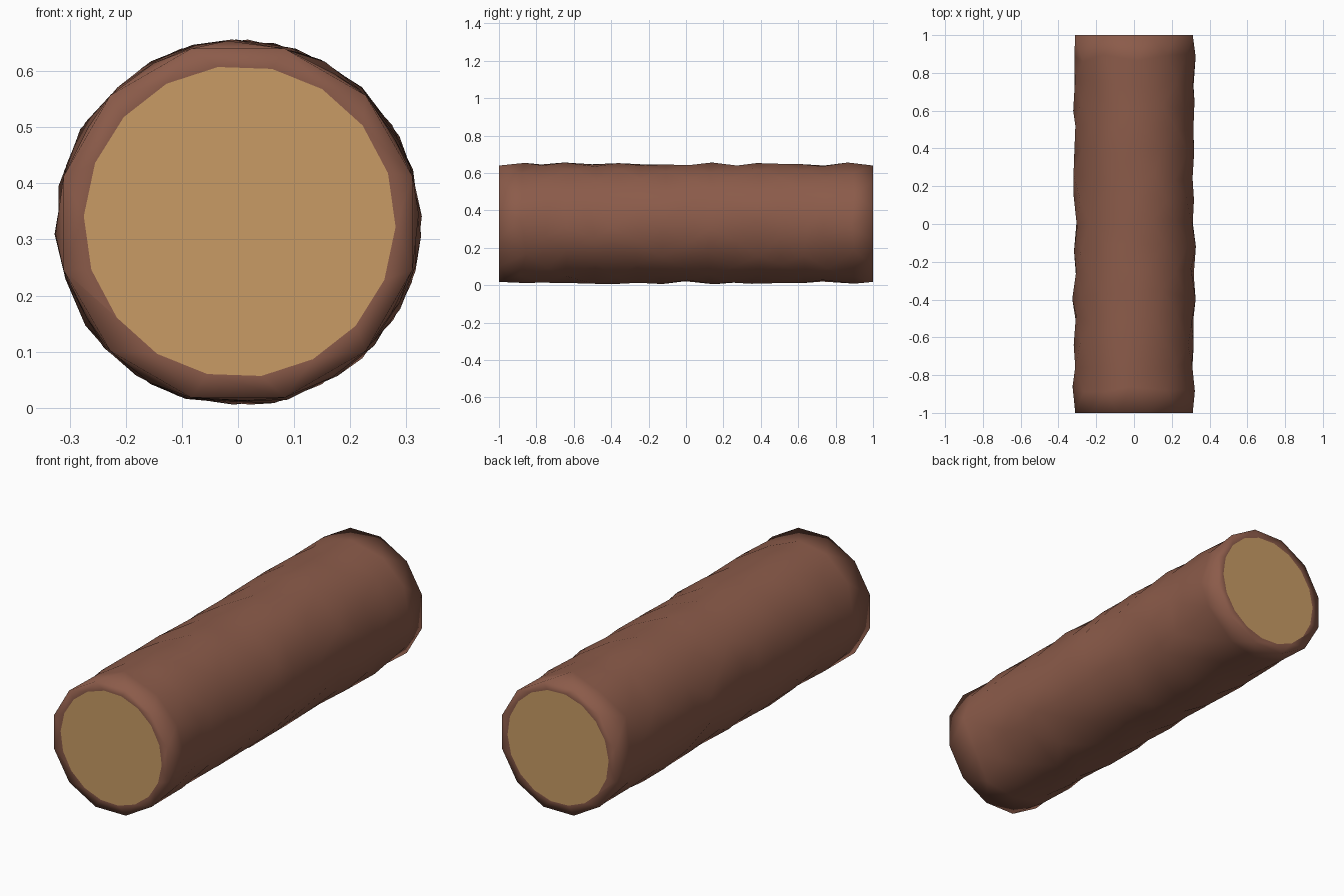
import bpy, bmesh, math, random

if "Cube" in bpy.data.objects:
    bpy.data.objects.remove(bpy.data.objects["Cube"])

random.seed(4)
CZ, R_CUT, R_BARK = 0.329, 0.278, 0.322
SEG, RINGS, CUT_SIDES = 12, 17, 18


def material(name, rgb):
    m = bpy.data.materials.new(name)
    m.diffuse_color = (*rgb, 1)
    m.use_nodes = True
    m.node_tree.nodes["Principled BSDF"].inputs["Base Color"].default_value = m.diffuse_color
    return m


def finish(bm, name, mat, smooth):
    bmesh.ops.recalc_face_normals(bm, faces=bm.faces[:])
    for f in bm.faces:
        f.smooth = smooth
    me = bpy.data.meshes.new(name)
    bm.to_mesh(me)
    bm.free()
    me.materials.append(mat)
    ob = bpy.data.objects.new(name, me)
    bpy.context.collection.objects.link(ob)
    return ob


def cut_ring(bm, y):
    pts = [math.radians(98) + math.tau * i / CUT_SIDES for i in range(CUT_SIDES)]
    return [bm.verts.new((0.003 + R_CUT * math.cos(a), y, CZ + 0.003 + R_CUT * math.sin(a)))
            for a in pts]


def edges_of(bm, ring):
    out = []
    for a, b in zip(ring, ring[1:] + ring[:1]):
        out.append(bm.edges.get((a, b)) or bm.edges.new((a, b)))
    return out


bark_mat = material("bark", (0.26, 0.105, 0.068))
wood_mat = material("cut wood", (0.58, 0.33, 0.13))

# Bark: staggered twelve-sided rings joined by triangles, giving chunky bumps
bm = bmesh.new()
rings = []
for k in range(RINGS):
    end = k in (0, RINGS - 1)
    y = -1 + 2 * k / (RINGS - 1)
    ring = []
    for i in range(SEG):
        a = math.tau * (i + 0.5 + 0.5 * (k % 2)) / SEG
        r = R_BARK
        dy = 0
        if not end:
            a += random.uniform(-0.07, 0.07)
            r += random.uniform(-0.006, 0.006)
            dy = random.uniform(-0.025, 0.025)
        ring.append(bm.verts.new((r * math.cos(a), y + dy, CZ + r * math.sin(a))))
    rings.append(ring)
for k in range(RINGS - 1):
    lo, hi = rings[k], rings[k + 1]
    s = k % 2
    for i in range(SEG):
        j = (i + 1) % SEG
        if s == 0:      # upper ring is half a step ahead
            bm.faces.new((lo[i], lo[j], hi[i]))
            bm.faces.new((lo[j], hi[j], hi[i]))
        else:           # lower ring is half a step ahead
            bm.faces.new((lo[i], hi[j], hi[i]))
            bm.faces.new((lo[i], lo[j], hi[j]))

# Bark rims at both ends, running in to the cut wood
for ring, y in ((rings[0], -1), (rings[-1], 1)):
    inner = cut_ring(bm, y)
    bmesh.ops.bridge_loops(bm, edges=edges_of(bm, ring) + edges_of(bm, inner))
finish(bm, "bark", bark_mat, True)

# Cut wood faces
for name, y in (("front_cut_face", -1), ("back_cut_face", 1)):
    bm = bmesh.new()
    f = bm.faces.new(cut_ring(bm, y))
    f.normal_update()
    flip = f.normal.y * y < 0
    ob = finish(bm, name, wood_mat, False)
    if ob.data.polygons[0].normal.y * y < 0:
        ob.data.flip_normals()
